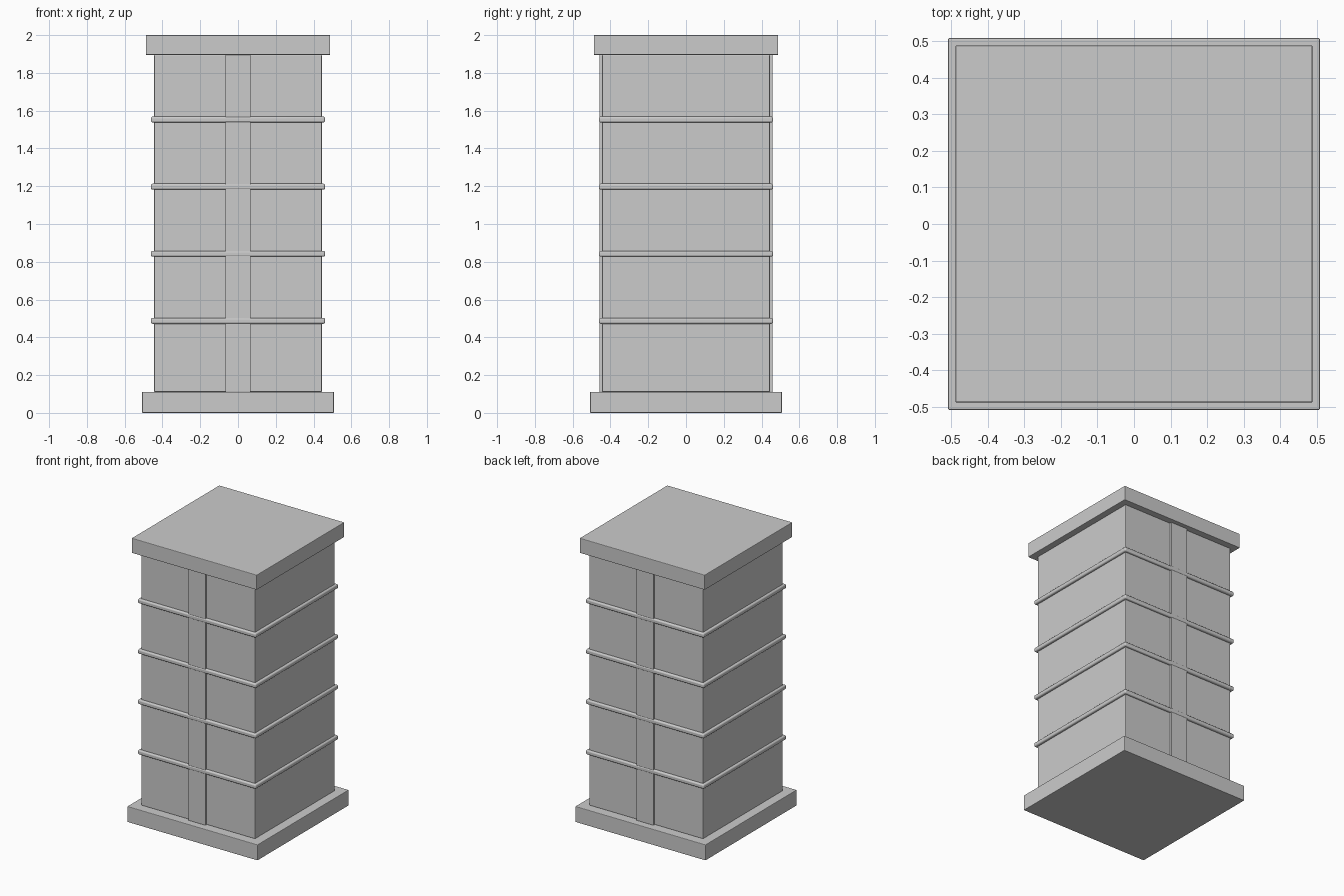
import bpy

if "Cube" in bpy.data.objects:
    bpy.data.objects.remove(bpy.data.objects["Cube"])


def box(name, half_x, half_y, z0, z1, y=0.0, bevel=0.004, segments=2):
    """Axis-aligned box between z0 and z1 with softened edges."""
    bpy.ops.mesh.primitive_cube_add(size=1, location=(0, y, (z0 + z1) / 2))
    ob = bpy.context.object
    ob.name = name
    ob.scale = (2 * half_x, 2 * half_y, z1 - z0)
    bpy.ops.object.transform_apply(location=False, rotation=False, scale=True)
    mod = ob.modifiers.new("soft_edges", 'BEVEL')
    mod.width = bevel
    mod.segments = segments
    mod.limit_method = 'NONE'
    return ob


BASE_TOP, CAP_BOTTOM = 0.111, 1.895

# Plinth, shaft and cap slab
box("base_plinth", 0.508, 0.508, 0.0, BASE_TOP)
box("shaft", 0.444, 0.444, BASE_TOP, CAP_BOTTOM)
box("top_cap", 0.488, 0.488, CAP_BOTTOM, 2.0)

# Raised vertical strips on the front and back faces
for side, sign in (("front", -1), ("back", 1)):
    box(f"{side}_strip", 0.067, 0.0145, BASE_TOP, CAP_BOTTOM,
        y=sign * 0.4435, bevel=0.002)

# Rounded horizontal bands around the shaft
for i in range(4):
    z = 0.487 + 0.3553 * i
    band = box(f"band_{i + 1}", 0.461, 0.461, z - 0.0155, z + 0.0155,
               bevel=0.009, segments=3)
    bpy.ops.object.shade_smooth_by_angle()
